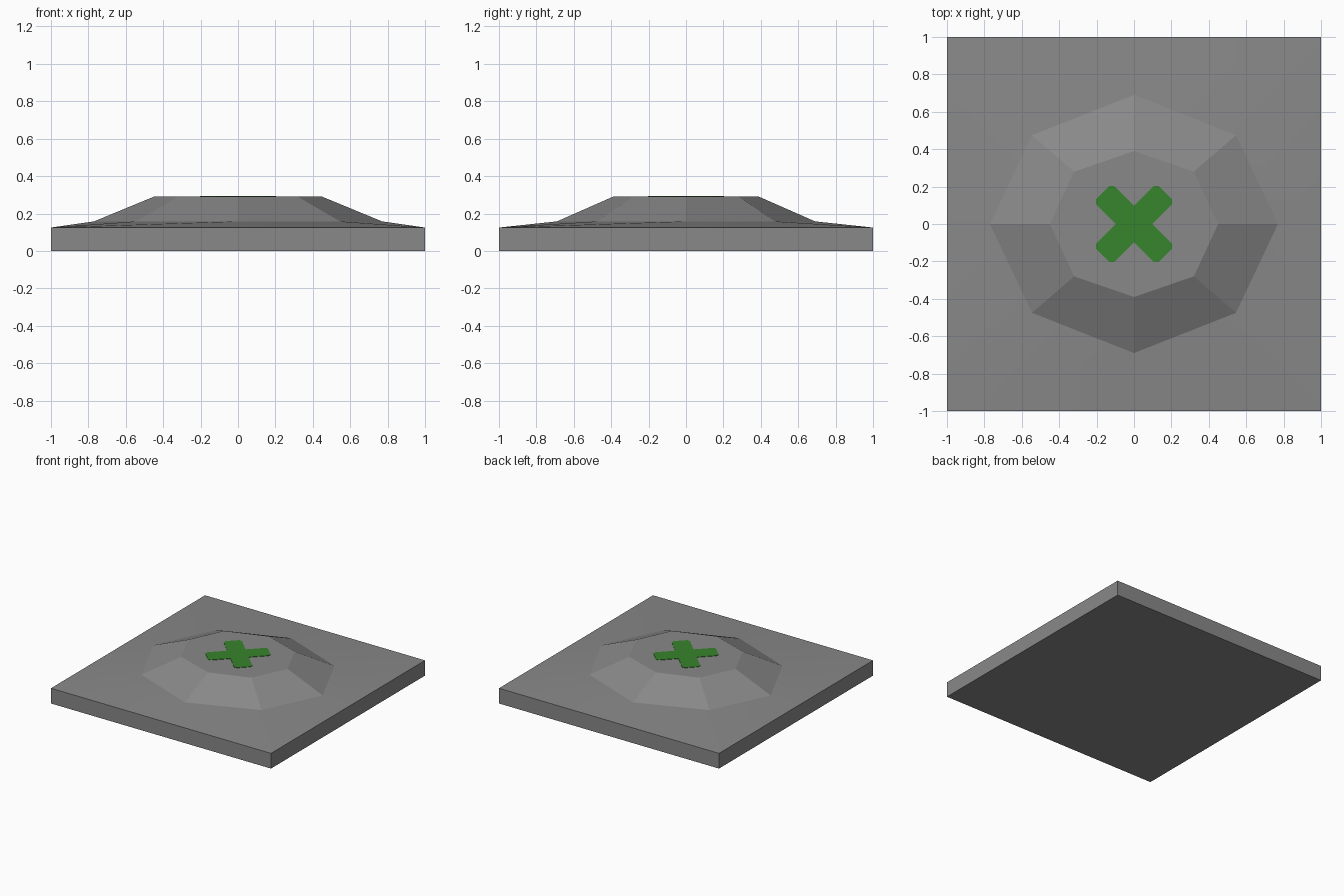
import bpy, bmesh, math
from mathutils import Matrix

if "Cube" in bpy.data.objects:
    bpy.data.objects.remove(bpy.data.objects["Cube"])


def material(name, rgb):
    m = bpy.data.materials.new(name)
    m.diffuse_color = (*rgb, 1)
    m.use_nodes = True
    m.node_tree.nodes["Principled BSDF"].inputs["Base Color"].default_value = m.diffuse_color
    return m


def finish(bm, name, mat):
    bmesh.ops.recalc_face_normals(bm, faces=bm.faces)
    me = bpy.data.meshes.new(name)
    bm.to_mesh(me)
    bm.free()
    me.materials.append(mat)
    ob = bpy.data.objects.new(name, me)
    bpy.context.collection.objects.link(ob)
    return ob


grey = material("stone grey", (0.25, 0.25, 0.25))
green = material("leaf green", (0.038, 0.235, 0.026))
TOP = 0.29


# eight points, alternating on-axis (ax, ay) and diagonal (dx, dy)
def ring(bm, ax, ay, dx, dy, z):
    sign = lambda v: (v > 0.01) - (v < -0.01)
    pts = []
    for k in range(8):
        sx, sy = sign(math.cos(k * math.pi / 4)), sign(math.sin(k * math.pi / 4))
        x, y = (dx, dy) if k % 2 else (ax, ay)
        pts.append(bm.verts.new((sx * x, sy * y, z)))
    return pts


# tile: square slab, gentle skirt, octagonal mound
bm = bmesh.new()
rings = [ring(bm, 1, 1, 1, 1, 0), ring(bm, 1, 1, 1, 1, 0.125),
         ring(bm, 0.77, 0.69, 0.545, 0.475, 0.158),
         ring(bm, 0.45, 0.39, 0.32, 0.28, TOP)]
for a, b in zip(rings, rings[1:]):
    for i in range(8):
        j = (i + 1) % 8
        bm.faces.new((a[i], a[j], b[j], b[i]))
bm.faces.new(rings[0][::-1])
bm.faces.new(rings[-1])
tile = finish(bm, "mound_tile", grey)
bpy.context.view_layer.objects.active = tile
tile.select_set(True)
bpy.ops.object.shade_smooth_by_angle(angle=math.radians(10))

# painted cross: four diagonal arms with clipped ends, as a thin plate
bm = bmesh.new()
w = 0.069
arm = [(w, -w), (0.22, -w), (0.237, -0.052), (0.237, 0.052), (0.22, w)]
outline = []
for k in range(4):
    r = Matrix.Rotation(math.pi / 4 + k * math.pi / 2, 3, 'Z')
    for x, y in arm:
        p = r @ Matrix.Translation((x, y, TOP)).translation
        outline.append(bm.verts.new(p))
face = bm.faces.new(outline)
ext = bmesh.ops.extrude_face_region(bm, geom=[face])
for v in ext["geom"]:
    if isinstance(v, bmesh.types.BMVert):
        v.co.z += 0.003
finish(bm, "painted_cross", green)
